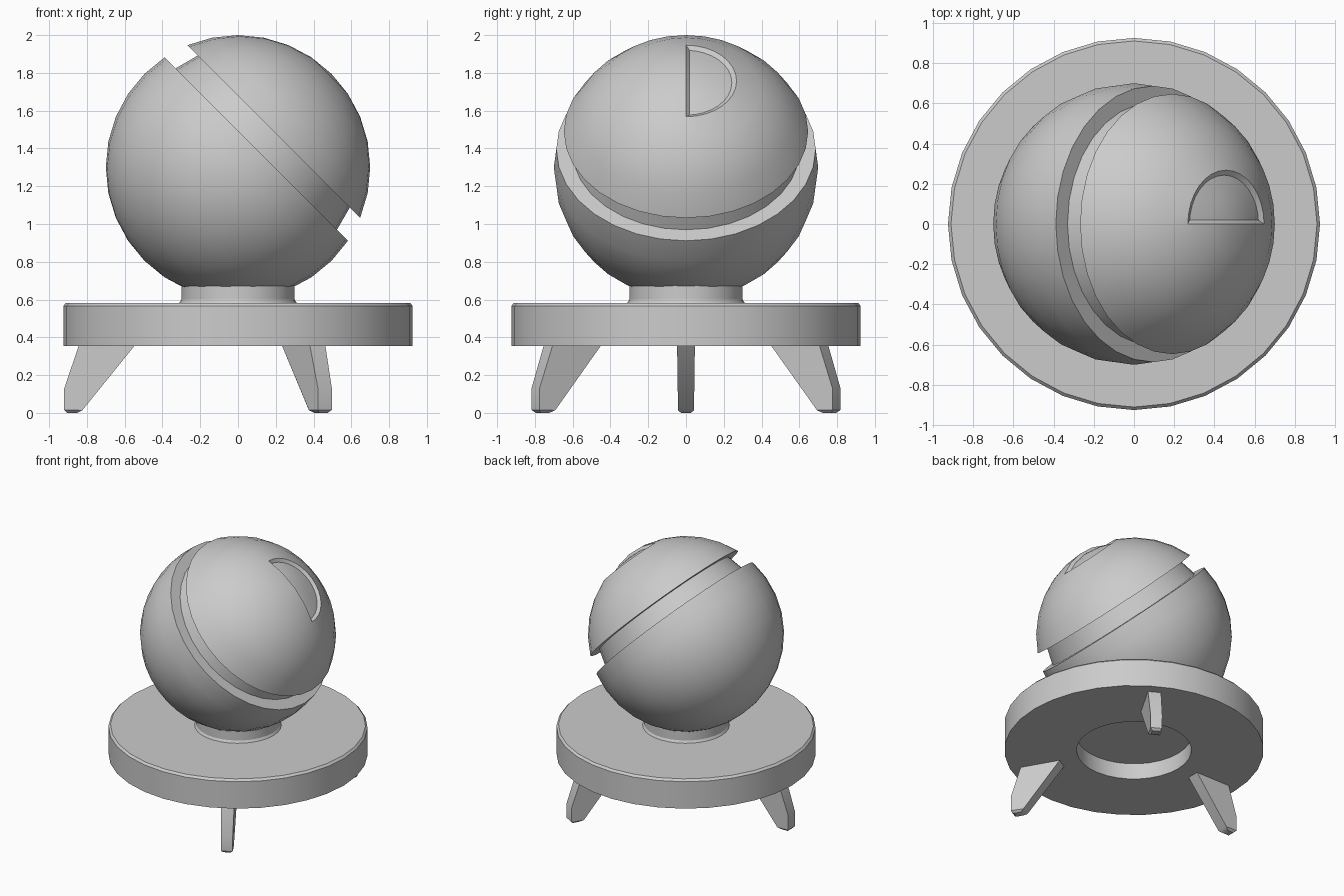
import bpy, bmesh, math
from mathutils import Matrix, Vector

if "Cube" in bpy.data.objects:
    bpy.data.objects.remove(bpy.data.objects["Cube"])

SEG = 32


def finish(bm, name):
    bmesh.ops.recalc_face_normals(bm, faces=bm.faces[:])
    mesh = bpy.data.meshes.new(name)
    bm.to_mesh(mesh)
    bm.free()
    obj = bpy.data.objects.new(name, mesh)
    bpy.context.collection.objects.link(obj)
    bpy.ops.object.select_all(action='DESELECT')
    obj.select_set(True)
    bpy.context.view_layer.objects.active = obj
    bpy.ops.object.shade_smooth_by_angle(angle=math.radians(30))
    return obj


def lathe(name, profile):
    bm = bmesh.new()
    verts = [bm.verts.new((r, 0, z)) for r, z in profile]
    edges = [bm.edges.new(p) for p in zip(verts, verts[1:])]
    bmesh.ops.spin(bm, geom=verts + edges, cent=(0, 0, 0), axis=(0, 0, 1),
                   angle=math.tau, steps=SEG)
    bmesh.ops.remove_doubles(bm, verts=bm.verts[:], dist=1e-4)
    return finish(bm, name)


# Round base with a recess underneath, and the neck
lathe("base", [(0, 0.48), (0.41, 0.48), (0.41, 0.355), (0.925, 0.355),
               (0.925, 0.567), (0.91, 0.583), (0.31, 0.583),
               (0.30, 0.6), (0.30, 0.70)])

# Ball, built upright with its pole up and then tilted
R = 0.7
bm = bmesh.new()
bmesh.ops.create_uvsphere(bm, u_segments=SEG, v_segments=16, radius=R)


def elevation(face):
    c = face.calc_center_median()
    return math.degrees(math.atan2(c.z, math.hypot(c.x, c.y)))


# Groove: one ring of faces pushed toward the axis
ring = [f for f in bm.faces if 11.25 < elevation(f) < 22.5]
ext = bmesh.ops.extrude_face_region(bm, geom=ring)
bmesh.ops.scale(bm, vec=(0.88, 0.88, 1),
                verts=[g for g in ext["geom"] if isinstance(g, bmesh.types.BMVert)])
bmesh.ops.delete(bm, geom=[f for f in ring if f.is_valid], context='FACES')

# Half-round window around the pole, slightly sunk
window = [f for f in bm.faces
          if elevation(f) > 67.5 and f.calc_center_median().y > 0]
bmesh.ops.inset_region(bm, faces=window, thickness=0.02, depth=-0.02,
                       use_even_offset=True, use_boundary=True)
bm.transform(Matrix.Translation((0, 0, 1.3)) @ Matrix.Rotation(math.radians(45), 4, 'Y'))
finish(bm, "ball")

# Three tapered legs
LEG = [(0.54, 0.365), (0.84, 0.365), (0.92, 0.13), (0.92, 0), (0.835, 0)]


def leg(name, degrees):
    bm = bmesh.new()
    sides = []
    for s in (-1, 1):
        sides.append([bm.verts.new((x, s * (0.042 + 0.02 * max(0, z - 0.1)), z))
                      for x, z in LEG])
        bm.faces.new(sides[-1])
    n = len(LEG)
    for i in range(n):
        j = (i + 1) % n
        bm.faces.new((sides[0][i], sides[0][j], sides[1][j], sides[1][i]))
    bmesh.ops.recalc_face_normals(bm, faces=bm.faces[:])
    # Chamfer the foot
    foot = [e for e in bm.edges if all(v.co.z < 0.01 for v in e.verts)]
    bmesh.ops.bevel(bm, geom=foot, offset=0.016, segments=1, affect='EDGES')
    bm.transform(Matrix.Rotation(math.radians(degrees), 4, 'Z'))
    finish(bm, name)


for name, a in (("left_leg", 180), ("front_right_leg", -60), ("back_right_leg", 60)):
    leg(name, a)
